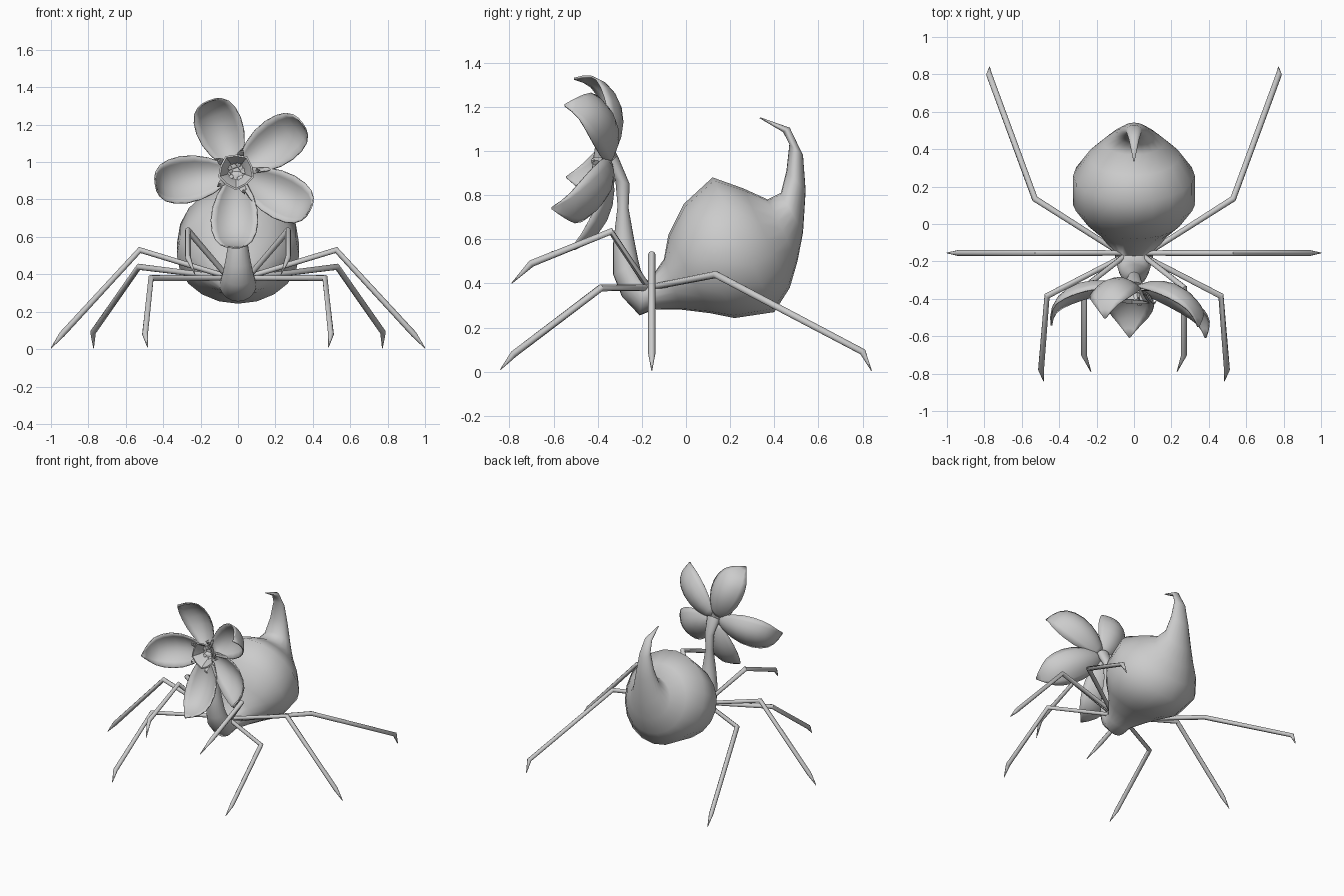
import bpy, bmesh, math
from mathutils import Vector

if "Cube" in bpy.data.objects:
    bpy.data.objects.remove(bpy.data.objects["Cube"])


def finish(bm, name, angle=50):
    bmesh.ops.recalc_face_normals(bm, faces=bm.faces)
    me = bpy.data.meshes.new(name)
    bm.to_mesh(me)
    bm.free()
    ob = bpy.data.objects.new(name, me)
    bpy.context.collection.objects.link(ob)
    bpy.ops.object.select_all(action='DESELECT')
    ob.select_set(True)
    bpy.context.view_layer.objects.active = ob
    bpy.ops.object.shade_smooth_by_angle(angle=math.radians(angle))
    return ob


def skin(bm, rings, cap=True):
    rows = [[bm.verts.new(p) for p in r] for r in rings]
    n = len(rows[0])
    for a, b in zip(rows, rows[1:]):
        for i in range(n):
            j = (i + 1) % n
            bm.faces.new((a[i], a[j], b[j], b[i]))
    if cap:
        bm.faces.new(rows[0])
        bm.faces.new(rows[-1])


# body: one loft from neck through thorax and abdomen to the hooked tail
# each section: upper y, z, lower y, z, half width
sections = [
    (-.31, .98, -.36, .93, .05), (-.255, .85, -.32, .87, .034),
    (-.26, .74, -.31, .75, .028), (-.235, .60, -.33, .58, .048),
    (-.215, .50, -.33, .44, .068), (-.205, .46, -.29, .34, .083),
    (-.19, .43, -.21, .255, .097), (-.17, .41, -.14, .283, .105),
    (-.10, .51, -.02, .281, .18), (-.08, .62, .11, .265, .255),
    (-.01, .76, .22, .243, .327), (.12, .88, .40, .27, .325),
    (.26, .83, .47, .38, .245), (.37, .78, .505, .50, .165),
    (.43, .81, .53, .63, .11), (.455, .91, .542, .82, .07),
    (.468, 1.03, .53, .98, .042), (.44, 1.085, .47, 1.105, .028),
    (.333, 1.148, .337, 1.152, .003)]
N = 20
bm = bmesh.new()
rings = []
for ty, tz, by, bz, w in sections:
    t, b = Vector((0, ty, tz)), Vector((0, by, bz))
    mid, half = (t + b) / 2, (t - b) / 2
    rings.append([mid + half * math.cos(k * math.tau / N)
                  + Vector((w * math.sin(k * math.tau / N), 0, 0)) for k in range(N)])
skin(bm, rings)
finish(bm, "body", 80)


# legs: hip, knee, ankle, claw tip
legs = {
    "raised_front_leg": [(.05, -.17, .38), (.268, -.34, .635), (.268, -.70, .49), (.23, -.79, .40)],
    "front_leg": [(.05, -.17, .38), (.465, -.385, .38), (.497, -.78, .08), (.483, -.84, .01)],
    "middle_leg": [(.05, -.155, .385), (.525, -.155, .53), (.94, -.155, .08), (1.0, -.155, .005)],
    "rear_leg": [(.05, -.17, .38), (.53, .135, .44), (.775, .80, .09), (.772, .84, .005)]}


def leg(name, pts, side):
    pts = [Vector((x * side, y, z)) for x, y, z in pts]
    bm = bmesh.new()
    rings = []
    for i, (p, r) in enumerate(zip(pts, (.014, .017, .016, .002))):
        a = (pts[i] - pts[i - 1]).normalized() if i else Vector()
        b = (pts[i + 1] - pts[i]).normalized() if i < 3 else Vector()
        t = (a + b).normalized()
        u = t.cross(Vector((.15 * side, 0, 1))).normalized()
        v = t.cross(u)
        rings.append([p + r * (u * math.cos(k * math.tau / 8) + v * math.sin(k * math.tau / 8))
                      for k in range(8)])
    skin(bm, rings)
    finish(bm, name, 50)


for name, pts in legs.items():
    leg(name + "_right", pts, 1)
    leg(name + "_left", pts, -1)


# flower frame: radial, sideways and forward, leaning slightly up and sideways
CENTRE = Vector((-.01, -.355, .95))


def place(angle, r, s, f):
    c, n = math.cos(angle), math.sin(angle)
    x, z = r * c - s * n, r * n + s * c
    return CENTRE + Vector((x, -f + .12 * z - .06 * x, z))


# petals: radius, forward offset, half width along the pointed, cupped blade
blade = [(.02, -.01, .03), (.07, -.03, .062), (.13, -.042, .095), (.2, -.042, .118),
         (.27, -.025, .125), (.33, .008, .117), (.375, .05, .098),
         (.402, .1, .068), (.414, .155, .035), (.416, .205, .003)]


def petal(name, angle, scale):
    bm = bmesh.new()
    rows = []
    for r, f, w in blade:
        rows.append([])
        for k in range(9):
            v = k / 4 - 1
            cup = .07 * v * v * (w / .125) ** 1.5
            rows[-1].append(bm.verts.new(place(angle, r * scale, w * v, f + cup)))
    for a, b in zip(rows, rows[1:]):
        for i in range(8):
            bm.faces.new((a[i], a[i + 1], b[i + 1], b[i]))
    ob = finish(bm, name, 60)
    m = ob.modifiers.new("thickness", 'SOLIDIFY')
    m.thickness = .008
    m.offset = 0


for i, (deg, scale) in enumerate([(111, .97), (36, 1.05), (-28, 1.07), (268, .98), (189, 1.05)]):
    petal(f"petal_{i + 1}", math.radians(deg), scale)

# mouth: open cup with a hollow throat
bm = bmesh.new()
cup = [(.05, -.02), (.075, .03), (.1, .06), (.09, .062), (.066, .03), (.045, -.015)]
skin(bm, [[place(k * math.tau / 10 + .3, r * (1 if k % 2 else .9), 0, f) for k in range(10)]
          for r, f in cup])
finish(bm, "mouth_cup", 30)

# small curled teeth around the mouth
bm = bmesh.new()
for deg in (75, 147, 219, 291, 3):
    a = math.radians(deg)
    skin(bm, [[place(a, r + t * math.sin(q), t * 1.5 * math.cos(q), f + .4 * t * math.sin(q))
               for q in (0, 1.57, 3.14, 4.71)]
              for r, f, t in ((.085, .02, .012), (.1, .05, .012), (.112, .065, .008), (.13, .05, .001))])
finish(bm, "mouth_teeth", 40)
